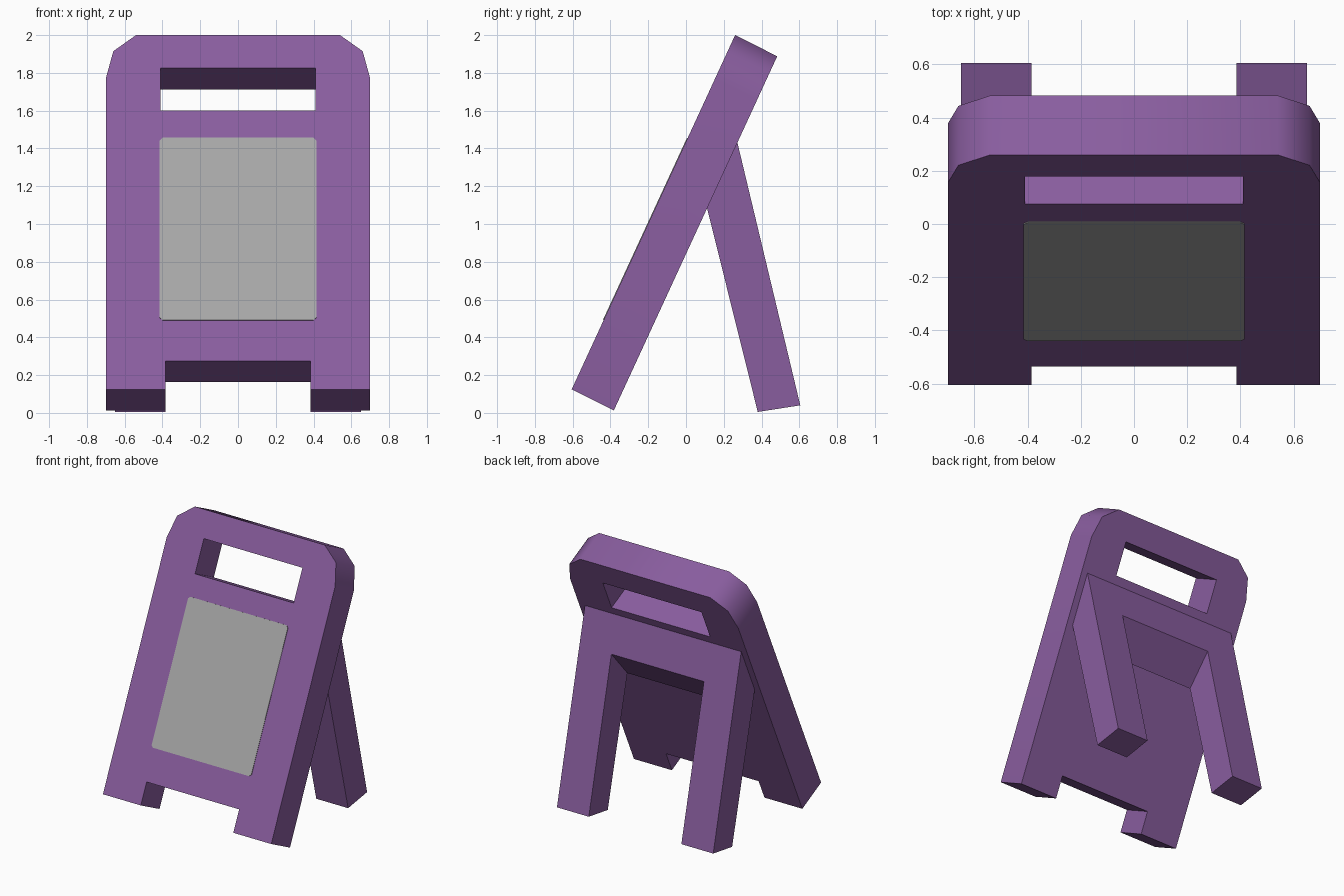
import bpy
import bmesh
from mathutils import Vector

cube = bpy.data.objects.get("Cube")
if cube:
    bpy.data.objects.remove(cube, do_unlink=True)


def material(name, rgb):
    mat = bpy.data.materials.new(name)
    mat.use_nodes = True
    mat.diffuse_color = (*rgb, 1)
    mat.node_tree.nodes["Principled BSDF"].inputs["Base Color"].default_value = (*rgb, 1)
    return mat


purple = material("purple plastic", (0.25, 0.11, 0.345))
grey = material("grey panel", (0.385, 0.385, 0.385))

THICK = Vector((0, 0.223, -0.112))  # board depth, front to back


def on_board(x, z):
    """Point on the sloping front face of the board at height z."""
    return Vector((x, -0.605 + (z - 0.125) * 0.865 / 1.875, z))


def mirrored(half):
    """Close a right-to-left symmetric outline from its +x half."""
    return half + [(-x, z) for x, z in reversed(half)]


def prism(name, points, depth, mat):
    """Extrude a flat polygon along a vector."""
    bm = bmesh.new()
    face = bm.faces.new([bm.verts.new(p) for p in points])
    new = bmesh.ops.extrude_face_region(bm, geom=[face], use_keep_orig=True)["geom"]
    bmesh.ops.translate(bm, vec=depth, verts=[v for v in new if isinstance(v, bmesh.types.BMVert)])
    bmesh.ops.recalc_face_normals(bm, faces=bm.faces)
    mesh = bpy.data.meshes.new(name)
    bm.to_mesh(mesh)
    bm.free()
    mesh.materials.append(mat)
    obj = bpy.data.objects.new(name, mesh)
    bpy.context.collection.objects.link(obj)
    return obj


def cut(obj, cutter):
    """Subtract the cutter from the object, then discard it."""
    mod = obj.modifiers.new("opening", 'BOOLEAN')
    mod.operation, mod.solver, mod.object = 'DIFFERENCE', 'EXACT', cutter
    bpy.context.view_layer.objects.active = obj
    bpy.ops.object.modifier_apply(modifier=mod.name)
    bpy.data.objects.remove(cutter, do_unlink=True)


# Leaning board with chamfered top corners and a notch between its feet
outline = mirrored([(0.385, 0.275), (0.385, 0.125), (0.7, 0.125),
                    (0.7, 1.77), (0.66, 1.915), (0.54, 2.0)])
board = prism("front_board", [on_board(*p) for p in outline], THICK, purple)

# Carrying handle slot through the board
slot = mirrored([(0.41, 1.6), (0.41, 1.825)])
cut(board, prism("handle_cutter", [on_board(*p) - THICK * 0.2 for p in slot],
                 THICK * 1.4, purple))

# Thin sign panel with clipped corners
panel = mirrored([(0.4, 0.49), (0.415, 0.504), (0.415, 1.441), (0.4, 1.455)])
prism("sign_panel", [on_board(*p) + THICK * 0.01 for p in panel], THICK * -0.025, grey)

# Rear support frame, its top mitred against the back of the board
side = [(0.27, 1.44), (0.11, 1.09), (0.38, 0.005), (0.605, 0.04)]
support = prism("rear_support", [Vector((-0.65, y, z)) for y, z in side],
                Vector((1.3, 0, 0)), purple)

# Opening between the rear legs, under a sloping crossbar
gap = [(0.0, 0.78), (0.337, 1.16), (0.8, 1.68), (0.8, -0.2), (0.0, -0.2)]
cut(support, prism("leg_gap_cutter", [Vector((-0.385, y, z)) for y, z in gap],
                   Vector((0.77, 0, 0)), purple))

# Soft shading around the board's top corners only
bpy.ops.object.select_all(action='DESELECT')
board.select_set(True)
bpy.context.view_layer.objects.active = board
bpy.ops.object.shade_smooth_by_angle(angle=0.8)
